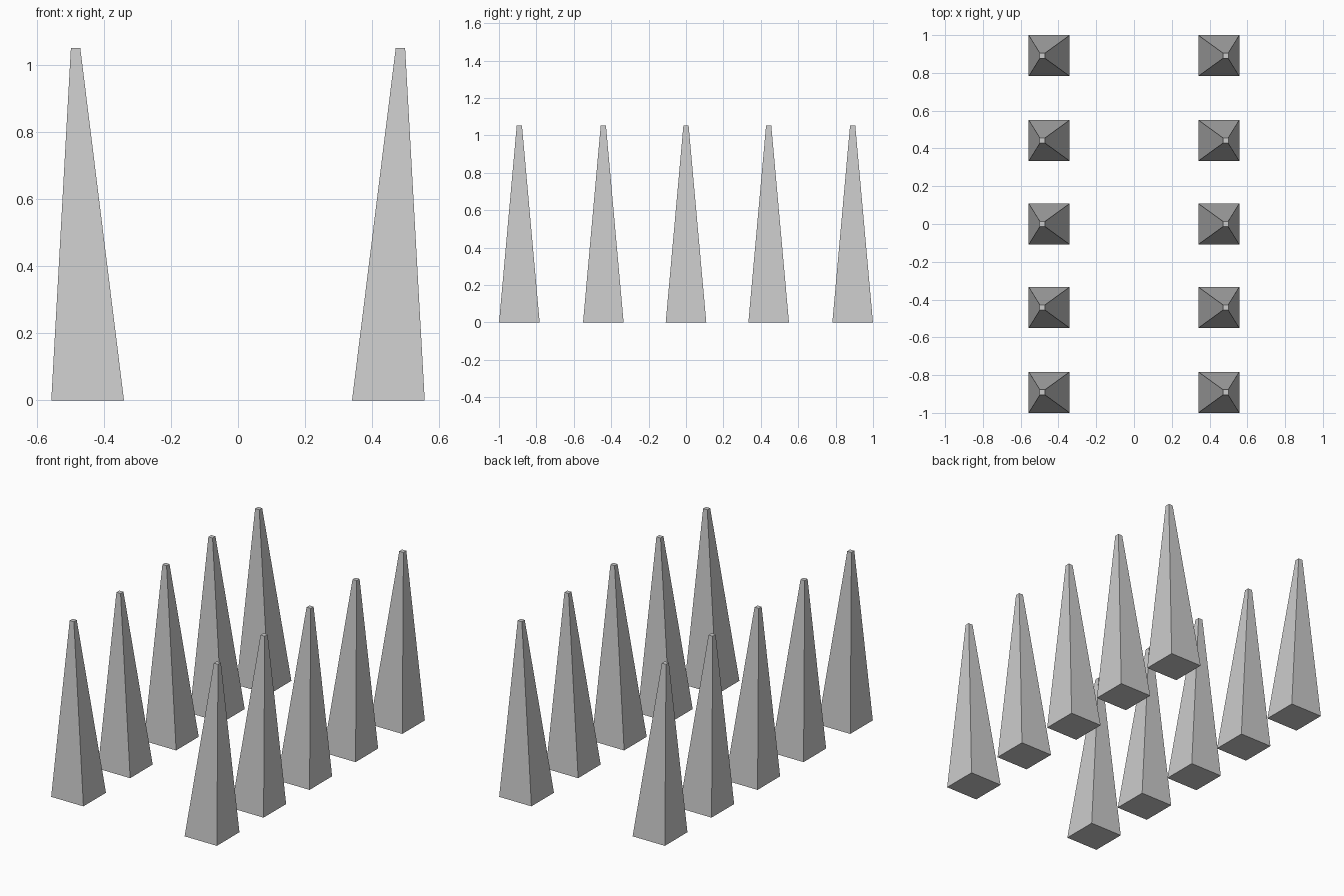
import bpy
import bmesh

if "Cube" in bpy.data.objects:
    bpy.data.objects.remove(bpy.data.objects["Cube"])

HEIGHT = 1.052


def make_spike(name, side, y):
    """Square tapered spike whose tip leans toward the outer side."""
    bm = bmesh.new()
    bmesh.ops.create_cube(bm, size=1)
    for v in bm.verts:
        top = v.co.z > 0
        width = 0.028 if top else 0.217
        centre = 0.485 if top else 0.449
        v.co = (side * centre + v.co.x * width,
                y + v.co.y * width,
                HEIGHT if top else 0)
    mesh = bpy.data.meshes.new(name)
    bm.to_mesh(mesh)
    bm.free()
    bpy.context.collection.objects.link(bpy.data.objects.new(name, mesh))


# Two mirrored rows of five spikes
for side, label in ((-1, "left"), (1, "right")):
    for i, y in enumerate((-0.891, -0.442, 0, 0.442, 0.891)):
        make_spike(f"{label}_spike_{i + 1}", side, y)
